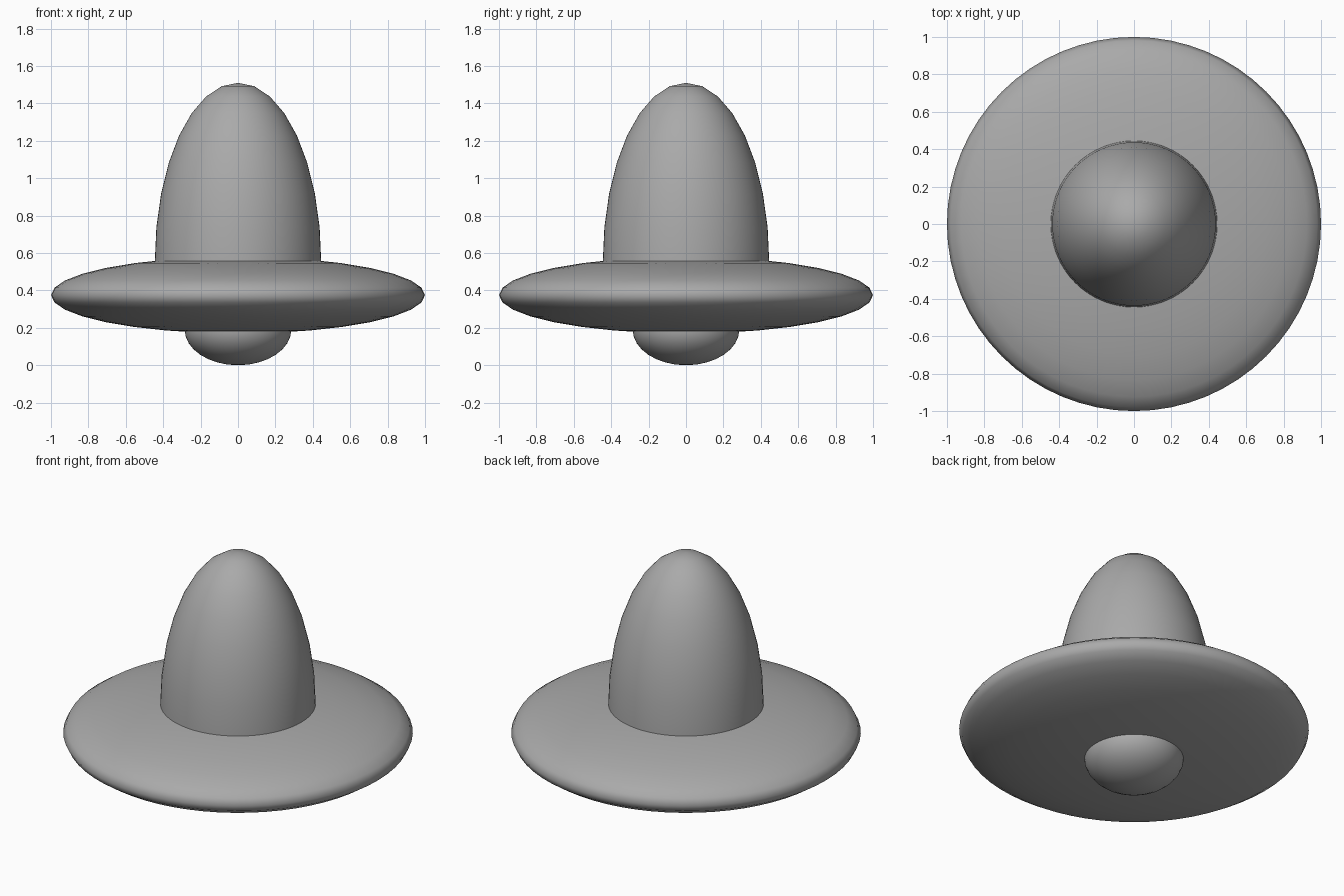
import bpy, bmesh
from math import sin, cos, pi

if "Cube" in bpy.data.objects:
    bpy.data.objects.remove(bpy.data.objects["Cube"])

SEGMENTS, RINGS = 64, 16

grey = bpy.data.materials.new("grey")
grey.diffuse_color = (0.4, 0.4, 0.4, 1)
grey.use_nodes = True
grey.node_tree.nodes["Principled BSDF"].inputs["Base Color"].default_value = grey.diffuse_color


def ellipsoid(name, radius, half_height, z):
    bpy.ops.mesh.primitive_uv_sphere_add(segments=SEGMENTS, ring_count=RINGS,
                                         location=(0, 0, z))
    ob = bpy.context.object
    ob.name = name
    ob.scale = (radius, radius, half_height)
    bpy.ops.object.transform_apply(location=False, rotation=False, scale=True)
    bpy.ops.object.shade_smooth()
    ob.data.materials.append(grey)


def dome(name, radius, height, z, skirt):
    # half-ellipse profile with a short skirt sunk into the brim, spun about z
    steps = RINGS // 2
    pts = [(radius, z - skirt)]
    pts += [(radius * cos(i * pi / 2 / steps), z + height * sin(i * pi / 2 / steps))
            for i in range(steps + 1)]
    bm = bmesh.new()
    vs = [bm.verts.new((r, 0, h)) for r, h in pts]
    es = [bm.edges.new(p) for p in zip(vs, vs[1:])]
    bmesh.ops.spin(bm, geom=vs + es, cent=(0, 0, 0), axis=(0, 0, 1),
                   angle=2 * pi, steps=SEGMENTS)
    bmesh.ops.remove_doubles(bm, verts=bm.verts, dist=1e-4)
    bmesh.ops.recalc_face_normals(bm, faces=bm.faces)
    me = bpy.data.meshes.new(name)
    bm.to_mesh(me)
    bm.free()
    me.shade_smooth()
    me.materials.append(grey)
    ob = bpy.data.objects.new(name, me)
    bpy.context.collection.objects.link(ob)


# wide lens-shaped brim
ellipsoid("brim", 1.0, 0.205, 0.375)
# rounded knob under the brim
ellipsoid("lower_knob", 0.285, 0.19, 0.19)
# tall crown
dome("crown", 0.445, 0.96, 0.55, 0.03)
